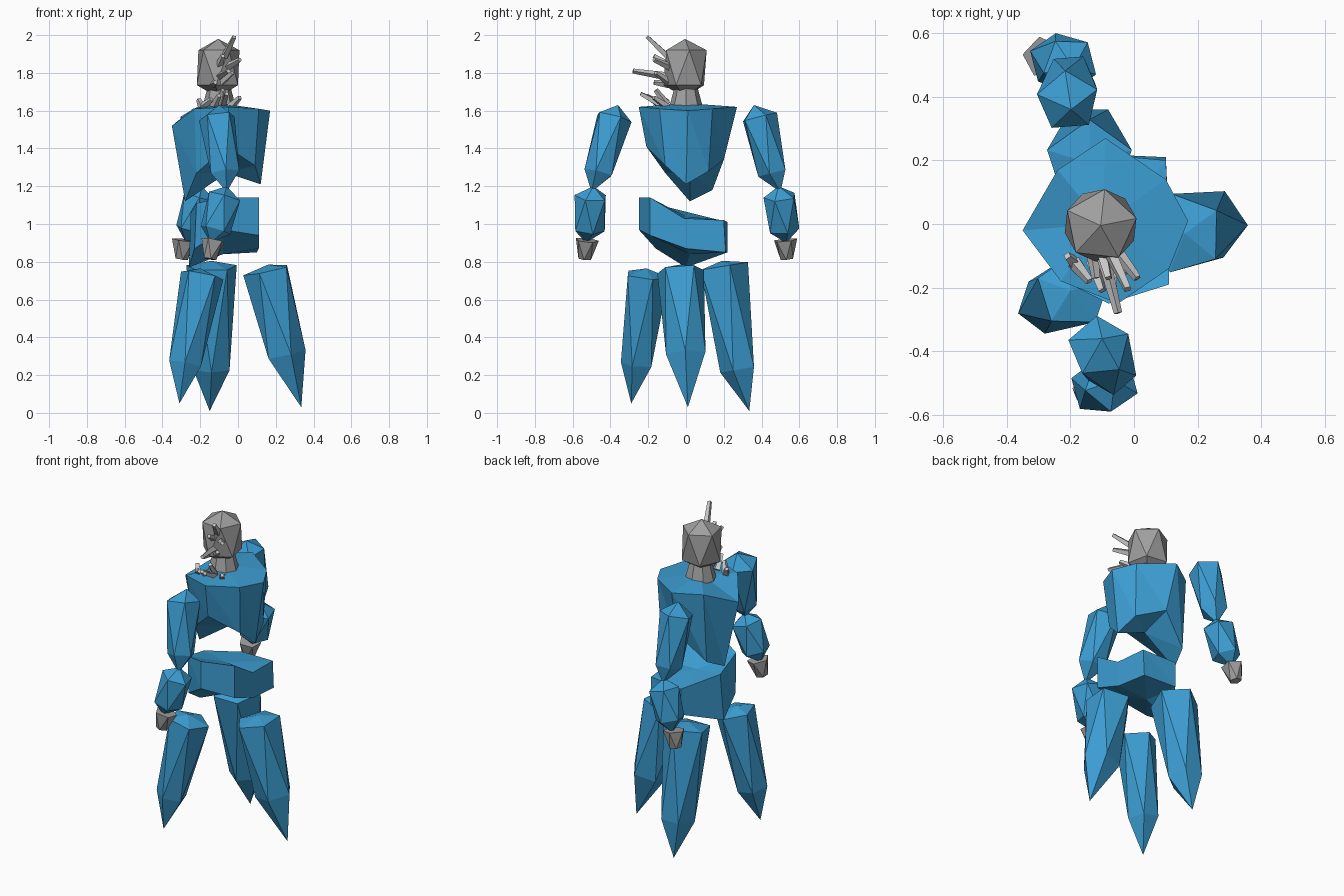
import bpy, bmesh, math
from mathutils import Vector


def material(name, rgb):
    m = bpy.data.materials.new(name)
    m.diffuse_color = (*rgb, 1)
    return m


BLUE = material("crystal blue", (0.045, 0.34, 0.65))
GREY = material("stone grey", (0.35, 0.35, 0.35))
PALE = material("pale grey", (0.58, 0.58, 0.58))


def finish(name, bm, mat):
    bmesh.ops.recalc_face_normals(bm, faces=bm.faces)
    me = bpy.data.meshes.new(name)
    bm.to_mesh(me)
    bm.free()
    me.materials.append(mat)
    ob = bpy.data.objects.new(name, me)
    bpy.context.collection.objects.link(ob)
    return ob


def cap(bm, ring, point=None):
    if point is None:
        bm.faces.new(ring)
        return
    p = bm.verts.new(point)
    for i in range(len(ring)):
        bm.faces.new((ring[i], ring[(i + 1) % len(ring)], p))


def crystal(name, mat, rings, top=None, tip=None, sides=5, phase=0.0, twist=True):
    """Faceted shard: rings of (centre, radius) joined by triangles, with optional points."""
    bm = bmesh.new()
    axis = Vector(rings[-1][0]) - Vector(rings[0][0])
    q = Vector((0, 0, -1)).rotation_difference(axis.normalized())
    loops = []
    for k, (c, r) in enumerate(rings):
        a0 = phase + (k * math.pi / sides if twist else 0)
        loops.append([bm.verts.new(Vector(c) + q @ Vector((r * math.cos(a0 + i * math.tau / sides),
                                                          r * math.sin(a0 + i * math.tau / sides), 0)))
                      for i in range(sides)])
    for a, b in zip(loops, loops[1:]):
        for i in range(sides):
            j = (i + 1) % sides
            if twist:
                bm.faces.new((a[i], a[j], b[i]))
                bm.faces.new((a[j], b[j], b[i]))
            else:
                bm.faces.new((a[i], a[j], b[j], b[i]))
    cap(bm, loops[0], top)
    cap(bm, loops[-1], tip)
    return finish(name, bm, mat)


def block(name, mat, upper, lower, top, bottom):
    """Chunk between two uneven outlines, each closed by a fan to a centre point."""
    bm = bmesh.new()
    a = [bm.verts.new(p) for p in upper]
    b = [bm.verts.new(p) for p in lower]
    for i in range(len(a)):
        j = (i + 1) % len(a)
        bm.faces.new((a[i], a[j], b[j]))
        bm.faces.new((a[i], b[j], b[i]))
    cap(bm, a, top)
    cap(bm, b, bottom)
    return finish(name, bm, mat)


# Torso: wide shoulders, arched underside
block("torso", BLUE,
      [(0.17, 0.01, 1.60), (0.10, 0.14, 1.61), (-0.09, 0.27, 1.62), (-0.24, 0.17, 1.61),
       (-0.35, -0.02, 1.52), (-0.23, -0.18, 1.61), (-0.05, -0.25, 1.62), (0.11, -0.14, 1.61)],
      [(0.12, 0.00, 1.21), (0.09, 0.12, 1.28), (-0.07, 0.20, 1.34), (-0.24, 0.14, 1.18),
       (-0.28, 0.02, 1.12), (-0.22, -0.11, 1.27), (-0.06, -0.21, 1.41), (0.09, -0.11, 1.31)],
      (-0.10, 0.0, 1.64), (-0.06, 0.02, 1.27))

# Waist
block("waist", BLUE,
      [(0.11, -0.01, 1.03), (0.10, 0.20, 1.02), (-0.12, 0.22, 1.01), (-0.25, 0.02, 1.06),
       (-0.22, -0.18, 1.11), (-0.08, -0.25, 1.14), (0.11, -0.19, 1.14)],
      [(0.11, 0.00, 0.87), (0.10, 0.21, 0.85), (-0.12, 0.22, 0.85), (-0.26, 0.00, 0.77),
       (-0.23, -0.16, 0.87), (-0.08, -0.25, 0.97), (0.11, -0.19, 0.94)],
      (-0.08, 0.0, 1.04), (-0.08, 0.02, 0.84))

# Three legs: upper ring, lower ring, top point, foot tip
legs = {
    "side_leg": ((0.155, -0.03, 0.755), 0.13, (0.25, 0.0, 0.31), 0.11,
                 (0.16, -0.03, 0.785), (0.335, 0.01, 0.03), 0.6),
    "front_leg": ((-0.19, -0.21, 0.73), 0.12, (-0.28, -0.255, 0.26), 0.09,
                  (-0.20, -0.21, 0.765), (-0.31, -0.29, 0.05), 0.3),
    "back_leg": ((-0.14, 0.19, 0.775), 0.14, (-0.14, 0.28, 0.23), 0.10,
                 (-0.14, 0.19, 0.805), (-0.15, 0.335, 0.01), math.pi / 2),
}
for name, (c1, r1, c2, r2, top, tip, ph) in legs.items():
    crystal(name, BLUE, [(c1, r1), (c2, r2)], top, tip, phase=ph)

# Arms: one on each y side, the far one set further back in x
for side, s, dx in (("front", -1, 0.0), ("back", 1, -0.13)):
    lean = dx * 0.75
    crystal(side + "_upper_arm", BLUE,
            [((-0.11 + lean, s * 0.385, 1.565), 0.10), ((-0.07 + dx, s * 0.46, 1.27), 0.08)],
            (-0.10 + lean, s * 0.36, 1.63), (-0.06 + dx, s * 0.50, 1.17), phase=0.4)
    crystal(side + "_forearm", BLUE,
            [((-0.07 + dx, s * 0.50, 1.145), 0.09), ((-0.12 + dx, s * 0.515, 0.97), 0.085)],
            (-0.06 + dx, s * 0.49, 1.20), (-0.145 + dx, s * 0.53, 0.90), phase=0.9)
    crystal(side + "_hand", GREY,
            [((-0.13 + dx * 1.2, s * 0.525, 0.915), 0.065), ((-0.15 + dx * 1.15, s * 0.535, 0.815), 0.035)],
            sides=5, phase=0.5)

# Head and neck
crystal("head", GREY, [((-0.105, -0.005, 1.92), 0.115), ((-0.105, -0.005, 1.735), 0.115)],
        (-0.105, -0.005, 1.98), (-0.105, -0.005, 1.67), phase=0.2)
crystal("neck", GREY, [((-0.10, 0.0, 1.72), 0.062), ((-0.10, 0.0, 1.615), 0.09)],
        sides=8, twist=False)

# Face spikes and the collar of small spikes below them
spikes = [
    ((-0.08, -0.08, 1.87), (-0.02, -0.205, 1.99)),
    ((-0.10, -0.09, 1.78), (-0.05, -0.28, 1.81)),
    ((-0.06, -0.08, 1.83), (0.01, -0.17, 1.87)),
    ((-0.10, -0.09, 1.84), (-0.08, -0.17, 1.89)),
    ((-0.09, -0.09, 1.75), (-0.03, -0.16, 1.80)),
    ((-0.13, -0.09, 1.74), (-0.12, -0.17, 1.75)),
    ((-0.19, -0.12, 1.62), (-0.21, -0.10, 1.66)),
    ((-0.19, -0.12, 1.62), (-0.14, -0.18, 1.66)),
    ((-0.13, -0.12, 1.62), (-0.10, -0.21, 1.68)),
    ((-0.08, -0.11, 1.62), (-0.06, -0.24, 1.69)),
    ((-0.04, -0.10, 1.62), (0.01, -0.17, 1.67)),
    ((-0.09, -0.10, 1.63), (-0.08, -0.16, 1.71)),
]
for i, (base, end) in enumerate(spikes):
    crystal("spike_%d" % (i + 1), PALE, [(base, 0.022), (end, 0.013)],
            sides=4, phase=0.3 * i, twist=False)
